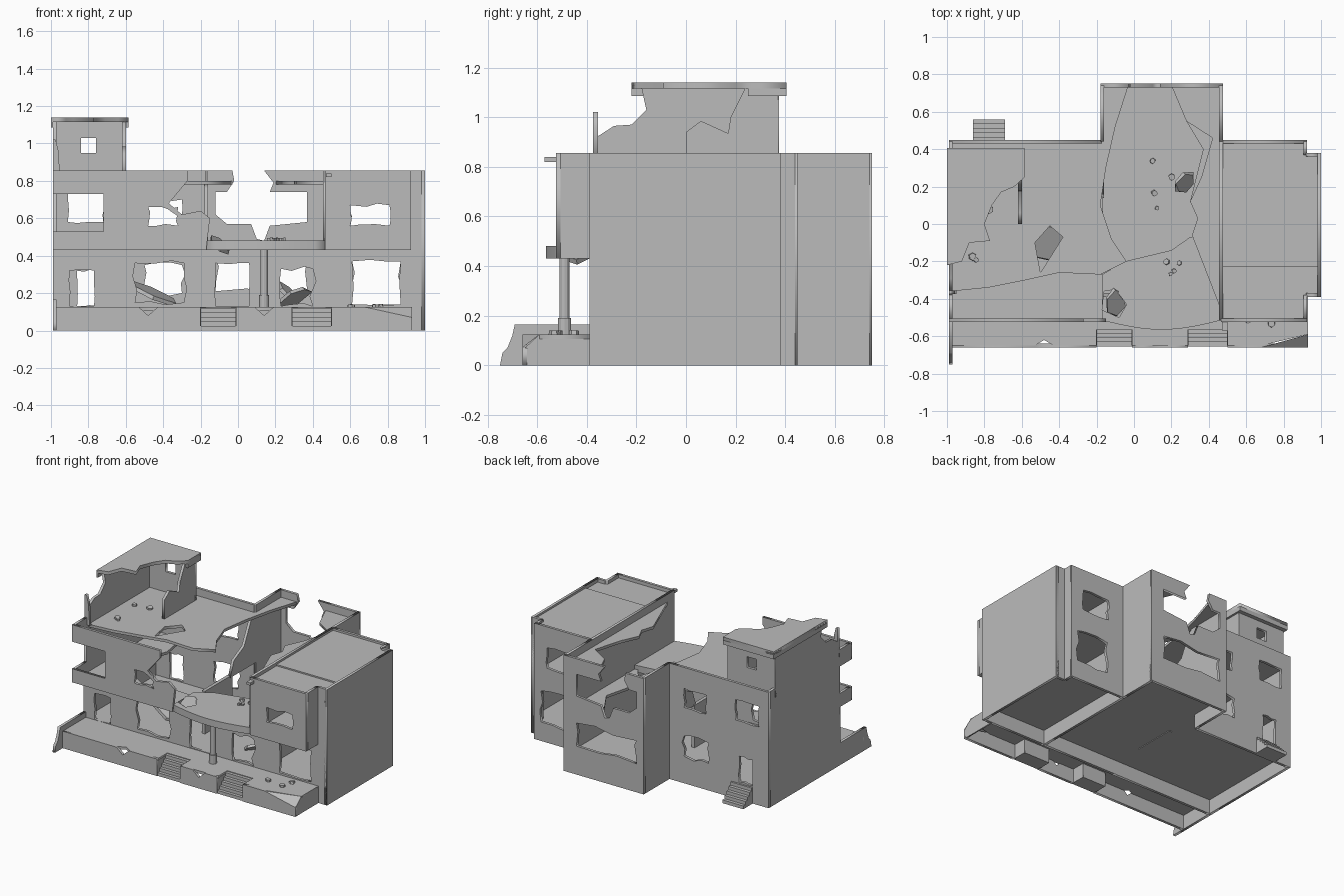
import bpy, bmesh, math, random
from mathutils import Matrix, Vector

random.seed(4)
if "Cube" in bpy.data.objects:
    bpy.data.objects.remove(bpy.data.objects["Cube"], do_unlink=True)

concrete = bpy.data.materials.new("grey concrete")
concrete.use_nodes = True
concrete.diffuse_color = (.5, .5, .5, 1)
concrete.node_tree.nodes["Principled BSDF"].inputs["Base Color"].default_value = (.5, .5, .5, 1)

WALL = .02
LEFT, RIGHT = -.98, .98
INNER_LEFT, INNER_RIGHT = -.17, .465
FRONT, OVERHANG, BACK, REAR = -.38, -.515, .44, .74
GROUND, STOREY, TOP = .115, .44, .855


def finish(name, bm):
    """Turn a bmesh into a flat shaded concrete object."""
    bmesh.ops.remove_doubles(bm, verts=bm.verts, dist=.00001)
    bmesh.ops.recalc_face_normals(bm, faces=bm.faces)
    mesh = bpy.data.meshes.new(name)
    bm.to_mesh(mesh)
    bm.free()
    mesh.materials.append(concrete)
    part = bpy.data.objects.new(name, mesh)
    bpy.context.collection.objects.link(part)
    return part


def panel(name, axis, at, outline, holes=(), thick=WALL):
    """Plate cut to an outline with holes, standing across the given axis."""
    curve = bpy.data.curves.new(name, "CURVE")
    curve.dimensions, curve.fill_mode, curve.extrude = "2D", "BOTH", thick / 2
    for loop in [outline, *holes]:
        spline = curve.splines.new("POLY")
        spline.points.add(len(loop) - 1)
        for point, (u, v) in zip(spline.points, loop):
            point.co = (u, v, 0, 1)
        spline.use_cyclic_u = True
    helper = bpy.data.objects.new(name + " helper", curve)
    bpy.context.collection.objects.link(helper)
    bpy.context.view_layer.update()
    flat = bpy.data.meshes.new_from_object(
        helper.evaluated_get(bpy.context.evaluated_depsgraph_get()))
    bpy.data.objects.remove(helper)
    bm = bmesh.new()
    bm.from_mesh(flat)
    bpy.data.meshes.remove(flat)
    for vert in bm.verts:
        u, v, w = vert.co
        vert.co = {"x": (at + w, u, v), "y": (u, at + w, v), "z": (u, v, at + w)}[axis]
    return finish(name, bm)


def rect(a, b, low, high):
    return [(a, low), (b, low), (b, high), (a, high)]


def broken(a, b, low, high, rough=.018):
    """Rectangle with a crumbled edge."""
    corners, loop = rect(a, b, low, high), []
    for i, start in enumerate(corners):
        end = corners[(i + 1) % len(corners)]
        for step in (0, .3, .62):
            loop.append(tuple(s + (e - s) * step + random.uniform(-rough, rough) * (step > 0)
                              for s, e in zip(start, end)))
    return loop


def box(name, low, high):
    bm = bmesh.new()
    bmesh.ops.create_cube(bm, size=1)
    for vert in bm.verts:
        vert.co = [l if c < 0 else h for c, l, h in zip(vert.co, low, high)]
    return finish(name, bm)


def slab(name, centre, size, tilt):
    """Loose broken slab with an uneven outline."""
    bm = bmesh.new()
    bmesh.ops.create_cone(bm, segments=6, radius1=.5, radius2=.46, depth=1, cap_ends=True)
    for vert in bm.verts:
        vert.co.x *= random.uniform(.8, 1.15)
        vert.co = Vector([c * s for c, s in zip(vert.co, size)])
    turn = Matrix.Rotation(tilt, 4, Vector((.6, 1, .3)))
    bmesh.ops.transform(bm, matrix=Matrix.Translation(centre) @ turn, verts=bm.verts)
    return finish(name, bm)


def stairs(name, a, b, outer, inner, count):
    """Flight rising from outer to inner along y."""
    for i in range(count):
        edge = outer + (inner - outer) * i / count
        box(f"{name}_{i}", (a, min(edge, inner), .12 * i / count),
            (b, max(edge, inner), .12 * (i + 1) / count))


# Ground floor slab and porch
panel("ground_floor", "z", GROUND, [
    (LEFT, FRONT), (RIGHT, FRONT), (RIGHT, .37), (.92, .37), (.92, BACK), (INNER_RIGHT, BACK),
    (INNER_RIGHT, REAR), (INNER_LEFT, REAR), (INNER_LEFT, BACK), (LEFT, BACK)])
porch_front, step_back = -.65, -.54
flights = ((-.2, -.01), (.29, .5))
edge = [(LEFT, FRONT), (LEFT, porch_front), (-.53, porch_front), (-.48, -.62), (-.43, porch_front)]
for a, b in flights:
    edge += [(a, porch_front), (a, step_back), (b, step_back), (b, porch_front)]
    stairs("front_stairs", a, b, porch_front - .005, step_back, 5)
    for side in (a, b):
        panel("stair_cheek", "x", side, rect(porch_front, step_back, 0, GROUND), thick=.005)
panel("porch_floor", "z", GROUND, edge + [(.68, porch_front), (.93, -.59), (.93, FRONT)])
panel("porch_skirt_left", "y", porch_front,
      [(-.99, 0), (-.2, 0), (-.2, .125), (-.43, .125), (-.48, .08), (-.53, .125), (-.99, .125)])
panel("porch_skirt_middle", "y", porch_front,
      [(-.01, 0), (.29, 0), (.29, .125), (.19, .125), (.14, .08), (.09, .125), (-.01, .125)])
panel("porch_skirt_right", "y", porch_front, [(.5, 0), (.93, 0), (.93, .07), (.68, .125), (.5, .125)])
panel("porch_end", "x", .925, [(porch_front, 0), (FRONT, 0), (FRONT, .125), (-.59, .125), (porch_front, .07)],
      thick=.01)
bm = bmesh.new()
bm.faces.new([bm.verts.new(p) for p in ((.68, -.66, .125), (.93, -.66, .07), (.93, -.59, .125))])
finish("porch_broken_corner", bm)
panel("porch_side_wall", "x", LEFT, [(-.75, 0), (FRONT, 0), (FRONT, .165), (-.69, .165), (-.7, .12),
                                     (-.72, .07), (-.74, .05)])
stairs("back_stairs", -.86, -.69, .56, BACK, 5)

# Ground floor front walls
panel("ground_front_left", "y", FRONT, rect(-.99, INNER_LEFT, 0, STOREY),
      [broken(-.9, -.77, .13, .32, .008), broken(-.55, -.29, .15, .36)])
panel("ground_front_middle", "y", FRONT, rect(INNER_LEFT, INNER_RIGHT, 0, STOREY),
      [broken(-.12, .06, .13, .36, .006), broken(.23, .4, .13, .33)])
panel("ground_front_right", "y", FRONT, rect(INNER_RIGHT, .93, 0, STOREY),
      [broken(.61, .87, .14, .37, .008)])

# Upper front walls and the overhang
panel("upper_front_left", "y", OVERHANG, [
    (-.99, .43), (INNER_LEFT, .43), (-.15, .6), (-.2, .64), (-.3, .62), (-.37, .68), (-.27, .8),
    (-.27, TOP), (-.99, TOP), (-.99, .73), (-.72, .73), (-.72, .53), (-.99, .53)],
    [broken(-.48, -.32, .56, .66, .012)])
panel("upper_front_right", "y", OVERHANG, rect(INNER_RIGHT, .925, .43, TOP),
      [broken(.6, .81, .56, .67, .01)])
for low, high in ((.43, .53), (.73, TOP)):
    panel("overhang_left_band", "x", LEFT, rect(OVERHANG, FRONT, low, high))
panel("overhang_right_side", "x", .915, rect(OVERHANG, FRONT, .43, TOP))

# Side walls, corner block and partitions
panel("left_wall", "x", LEFT, rect(FRONT, BACK, 0, TOP))
panel("right_wall", "x", .99, rect(-.39, .38, 0, TOP))
for y in (FRONT, .37):
    panel("corner_return", "y", y, rect(.92, .99, 0, TOP))
panel("corner_step", "x", .915, rect(.37, BACK, 0, TOP))
panel("rear_left_side", "x", INNER_LEFT, rect(BACK, REAR, 0, TOP))
panel("rear_right_side", "x", INNER_RIGHT, rect(BACK, REAR, 0, TOP))
panel("right_partition", "x", INNER_RIGHT,
      [(FRONT, 0), (BACK, 0), (BACK, TOP), (OVERHANG, TOP), (OVERHANG, .43), (FRONT, .43)])
panel("left_partition", "x", INNER_LEFT, [(.14, .43), (BACK, .43), (BACK, .8), (.38, .76), (.3, .6), (.18, .54)])
box("partition_stub", (-.19, -.15, .1), (-.165, .17, STOREY))

# Back walls
panel("back_left", "y", BACK, rect(-.99, INNER_LEFT, 0, TOP), [
    broken(-.91, -.72, .58, .73, .008), broken(-.48, -.3, .56, .7, .008),
    broken(-.86, -.75, .13, .32, .008), broken(-.5, -.3, .2, .35)])
panel("back_right", "y", BACK, rect(INNER_RIGHT, .925, 0, TOP),
      [broken(.6, .82, .55, .7, .01), broken(.61, .87, .14, .37)])
panel("back_middle", "y", REAR, [
    (-.18, 0), (.475, 0), (.475, TOP), (.14, TOP), (.19, .79), (.17, .74), (.37, .74), (.37, .58),
    (.17, .56), (.14, .48), (.1, .49), (.07, .57), (-.06, .57), (-.12, .62), (-.12, .74),
    (-.06, .74), (-.02, .8), (-.03, TOP), (-.18, TOP)], [broken(-.12, .37, .21, .38)])

# Upper floors
panel("upper_floor_left", "z", STOREY, [
    (LEFT, OVERHANG), (INNER_LEFT, OVERHANG), (INNER_LEFT, -.27), (-.4, -.26), (-.58, -.3), (-.74, -.2),
    (-.8, 0), (-.72, .2), (-.76, BACK), (LEFT, BACK)])
panel("upper_floor_right", "z", STOREY, [
    (INNER_RIGHT, OVERHANG), (.92, OVERHANG), (.92, FRONT), (RIGHT, FRONT), (RIGHT, .37), (.92, .37),
    (.92, BACK), (INNER_RIGHT, BACK)])
panel("upper_floor_rear", "z", STOREY, [
    (INNER_RIGHT, -.1), (INNER_RIGHT, REAR), (.2, REAR), (.28, .55), (.37, .4), (.3, .12)])

# Balcony with a bowed front, and its column
bow = [(INNER_LEFT + (INNER_RIGHT - INNER_LEFT) * i / 12,
        OVERHANG - .05 * math.sin(math.pi * i / 12)) for i in range(13)]
panel("balcony", "z", .455, bow + [(INNER_RIGHT, -.05), (.3, -.07), (.2, -.14), (-.05, -.2),
                                  (INNER_LEFT, -.27)],
      [[(-.16, -.36), (-.17, -.46), (-.08, -.5), (-.04, -.43), (-.1, -.35)]], thick=.05)
for name, radius, low, high in (("column", .02, .12, .44), ("column_base", .027, .12, .19)):
    bm = bmesh.new()
    bmesh.ops.create_cone(bm, segments=12, radius1=radius, radius2=radius, depth=high - low, cap_ends=True)
    bmesh.ops.translate(bm, vec=(.14, -.49, (low + high) / 2), verts=bm.verts)
    finish(name, bm)

# Roofs
panel("broken_roof", "z", .79, [
    (LEFT, -.36), (-.78, -.34), (-.58, -.3), (-.4, -.26), (-.18, -.27), (-.04, -.2), (-.12, -.08),
    (-.18, .1), (-.15, .3), (-.1, .52), (-.03, REAR), (INNER_LEFT, REAR), (INNER_LEFT, BACK), (LEFT, BACK)],
    [[(-.53, -.1), (-.45, -.01), (-.38, -.07), (-.5, -.26)]])
panel("roof_remnant", "z", .79, [
    (INNER_RIGHT, -.46), (INNER_RIGHT, REAR), (.2, REAR), (.28, .55), (.42, .46), (.36, .25), (.3, .12),
    (.34, .03), (.31, -.06)])
box("right_roof_back", (INNER_RIGHT, -.23, .82), (.985, .37, .84))
box("right_roof_tail", (INNER_RIGHT, .37, .82), (.915, BACK, .84))
box("right_roof_front", (INNER_RIGHT, FRONT, .81), (.985, -.23, .83))
box("right_roof_lip", (INNER_RIGHT, OVERHANG, .81), (.915, FRONT, .83))
box("beam_stub", (.47, -.57, .82), (.5, OVERHANG, .84))

# Roof room
panel("tower_left_wall", "x", LEFT, [
    (-.36, .79), (.37, .79), (.37, 1.12), (-.18, 1.12), (-.16, 1.03), (-.22, .97), (-.29, .965), (-.36, .92)])
panel("tower_right_wall", "x", -.61, [
    (0, .79), (.37, .79), (.37, 1.12), (.24, 1.12), (.18, 1), (.17, .935), (.06, .985), (0, .94)])
panel("tower_back_wall", "y", .365, rect(-.99, -.6, .79, 1.12), [rect(-.84, -.76, .95, 1.03)])
panel("tower_front_stub", "y", -.365, [(-.99, .8), (-.95, .8), (-.96, .96), (-.975, 1.02), (-.99, 1.02)])
panel("tower_roof", "z", 1.128, [
    (-1, -.22), (-.92, -.2), (-.88, -.1), (-.77, -.09), (-.8, 0), (-.76, .1), (-.71, .17), (-.64, .2),
    (-.585, .25), (-.585, .405), (-1, .405)], thick=.024)
box("tower_rim_back", (-1, .375, 1.085), (-.585, .405, 1.13))
box("tower_rim_right", (-.6, .25, 1.085), (-.585, .405, 1.13))
box("tower_rim_left", (-1, -.22, 1.085), (-.99, .405, 1.13))

# Fallen slabs and rubble
for centre, size, tilt in (
        ((-.1, -.42, .46), (.13, .16, .02), .7), ((.27, .22, .2), (.16, .12, .02), .9),
        ((-.46, -.1, .2), (.3, .2, .02), .5), ((.3, -.2, .18), (.2, .2, .02), -.6)):
    slab("fallen_slab", centre, size, tilt)
for a, b, near, far, height in ((-.95, -.7, -.2, .1, .805), (.1, .35, .0, .4, .13),
                                (.1, .3, -.35, -.2, .485), (.55, .9, -.55, -.45, .13)):
    for _ in range(4):
        size = random.uniform(.02, .045)
        slab("rubble", (random.uniform(a, b), random.uniform(near, far), height),
             (size, size, .02), random.uniform(-.2, .2))
